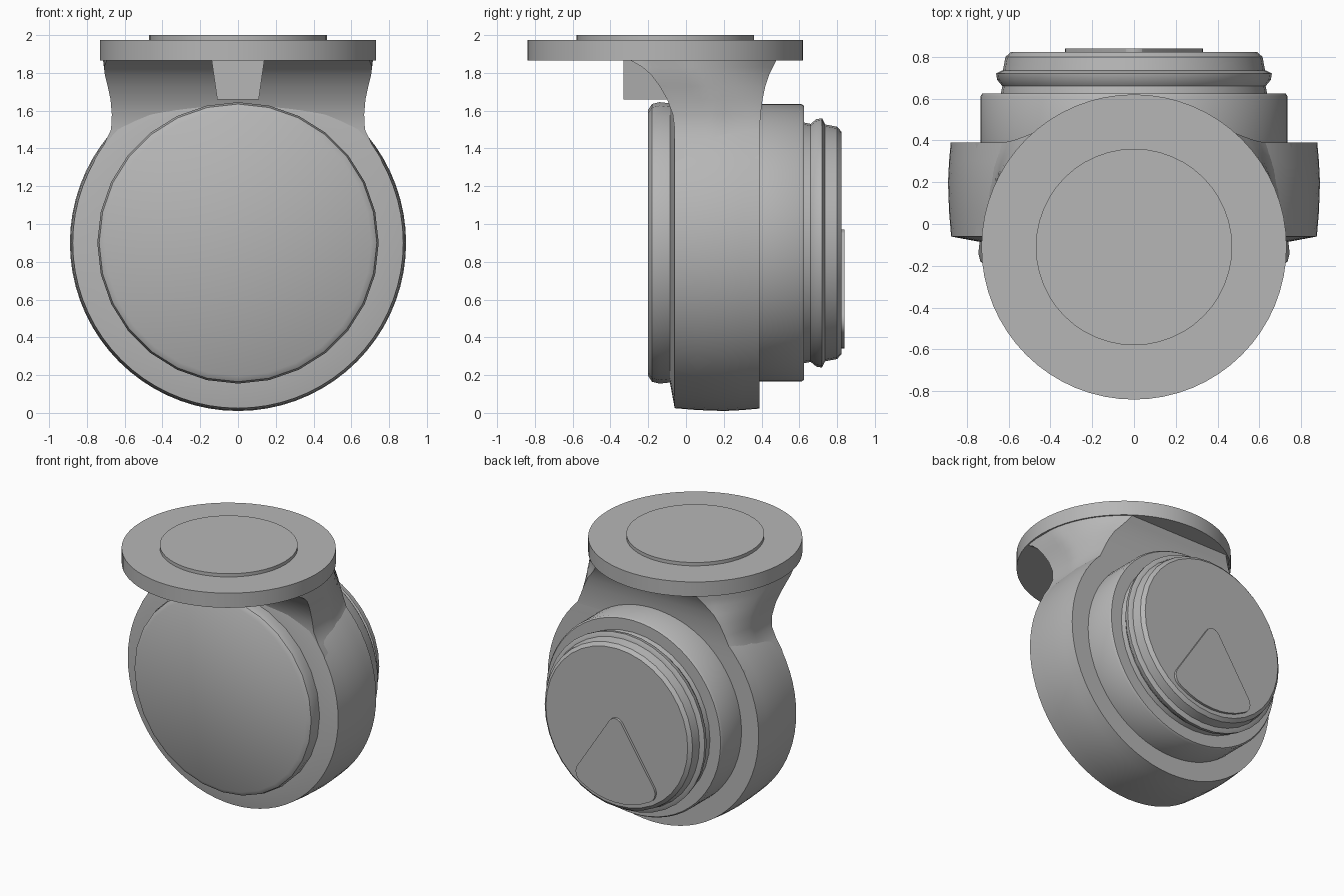
import bpy, bmesh, math
from mathutils import Vector

if "Cube" in bpy.data.objects:
    bpy.data.objects.remove(bpy.data.objects["Cube"])

GREY = (0.47, 0.47, 0.47, 1)
grey = bpy.data.materials.new("plain grey")
grey.use_nodes = True
grey.diffuse_color = GREY
grey.node_tree.nodes["Principled BSDF"].inputs["Base Color"].default_value = GREY

AXLE_Z = 0.9                 # height of the horizontal joint axis
FLANGE_Y, FLANGE_R = -0.11, 0.73


def loft(name, rings, angle=35):
    """Skin closed rings of equal point count and cap both ends."""
    bm = bmesh.new()
    loops = [[bm.verts.new(p) for p in ring] for ring in rings]
    n = len(loops[0])
    for a, b in zip(loops, loops[1:]):
        for i in range(n):
            j = (i + 1) % n
            bm.faces.new((a[i], a[j], b[j], b[i]))
    bm.faces.new(loops[0])
    bm.faces.new(loops[-1])
    bmesh.ops.recalc_face_normals(bm, faces=bm.faces)
    mesh = bpy.data.meshes.new(name)
    bm.to_mesh(mesh)
    bm.free()
    mesh.materials.append(grey)
    obj = bpy.data.objects.new(name, mesh)
    bpy.context.collection.objects.link(obj)
    bpy.ops.object.select_all(action="DESELECT")
    obj.select_set(True)
    bpy.context.view_layer.objects.active = obj
    bpy.ops.object.shade_smooth_by_angle(angle=math.radians(angle))
    return obj


def circle(n):
    return [(math.cos(t * math.tau / n), math.sin(t * math.tau / n)) for t in range(n)]


def turn_y(name, profile, sides, angle=35):
    """Turn (radius, y) pairs about the joint axis."""
    return loft(name, [[(r * c, y, AXLE_Z + r * s) for c, s in circle(sides)]
                       for r, y in profile], angle)


def turn_z(name, profile, sides):
    """Turn (radius, z) pairs about the flange axis."""
    return loft(name, [[(r * c, FLANGE_Y + r * s, z) for c, s in circle(sides)]
                       for r, z in profile])


# Main drum with its slightly crowned rim
turn_y("housing_drum", [(0.74, -0.085), (0.875, -0.06), (0.885, 0.06), (0.89, 0.2),
                        (0.885, 0.3), (0.877, 0.39)], 72)

# Front cover
turn_y("front_cover", [(0.735, -0.05), (0.745, -0.14), (0.735, -0.18), (0.705, -0.2)], 28)

# Rear collar, ridge and end cap
turn_y("rear_collar", [(0.735, 0.38), (0.735, 0.61), (0.725, 0.625)], 64)
turn_y("rear_ridge", [(0.64, 0.61), (0.63, 0.66), (0.655, 0.69),
                      (0.66, 0.72), (0.63, 0.735)], 36)
turn_y("rear_cap", [(0.63, 0.72), (0.615, 0.8), (0.59, 0.822)], 36)

# Raised three-sided panel with rounded corners on the rear cap
outline = []
for cx, cz, r, start, end in [(0, 0.91, 0.06, 30, 150), (-0.25, 0.49, 0.08, 150, 240),
                              (0, 0.9, 0.56, 248, 292), (0.25, 0.49, 0.08, 300, 390)]:
    for k in range(7):
        a = math.radians(start + (end - start) * k / 6)
        outline.append((cx + r * math.cos(a), cz + r * math.sin(a)))
loft("rear_panel", [[(x, y, z) for x, z in outline] for y in (0.81, 0.84)], 20)

# Mounting flange and its raised pad
turn_z("mounting_flange", [(FLANGE_R, 1.865), (FLANGE_R, 1.975)], 64)
turn_z("flange_pad", [(0.47, 1.97), (0.47, 2.0)], 48)

# Neck flaring from the drum up to the flange: height, half width, front y, back y
LEVELS = [(1.2, 0.81, -0.06, 0.39), (1.35, 0.755, -0.06, 0.39), (1.42, 0.71, -0.06, 0.39),
          (1.5, 0.672, -0.06, 0.39), (1.58, 0.668, -0.07, 0.395), (1.66, 0.675, -0.1, 0.405),
          (1.73, 0.69, -0.14, 0.42), (1.79, 0.705, -0.185, 0.44), (1.83, 0.71, -0.23, 0.46),
          (1.87, 0.715, -0.3, 0.48)]
STEPS = 14
rings = []
for z, half, front, back in LEVELS:
    side = []
    blend = min(1, max(0, (z - 1.4) / 0.4))
    for k in range(STEPS + 1):
        y = front + (back - front) * k / STEPS
        limit = math.sqrt((FLANGE_R - 0.01) ** 2 - (y - FLANGE_Y) ** 2)
        x = half + (min(half, limit) - half) * blend
        side.append((x, y, z))
    rings.append(side + [(-x, y, z) for x, y, z in reversed(side)])
loft("neck", rings, 40)

# Tapered rib beneath the front of the flange
loft("front_rib", [[(-w, -0.33, z), (w, -0.33, z), (w, 0.1, z), (-w, 0.1, z)]
                   for w, z in ((0.11, 1.66), (0.14, 1.87))])
